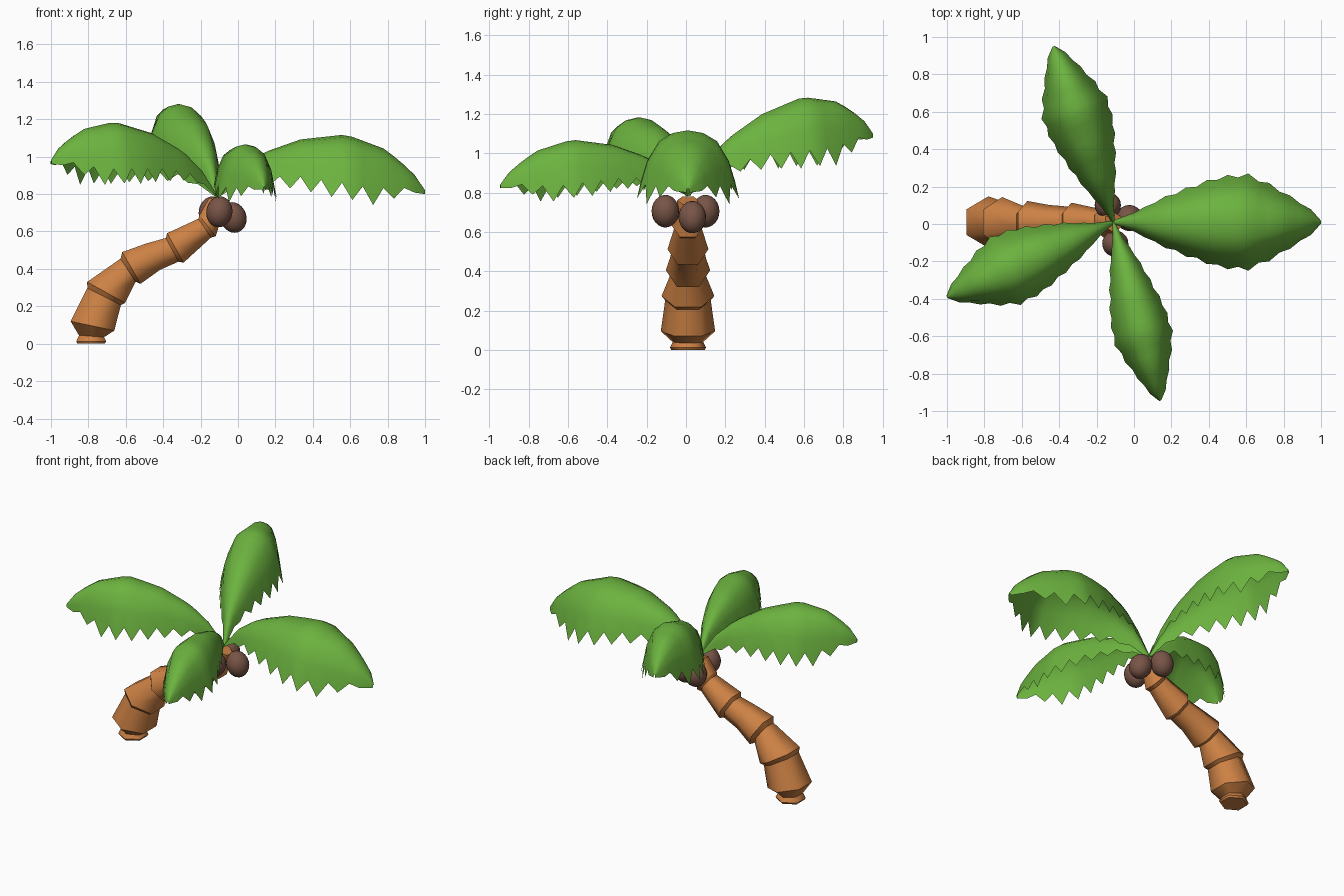
import bpy, bmesh, math
from mathutils import Vector

if "Cube" in bpy.data.objects:
    bpy.data.objects.remove(bpy.data.objects["Cube"])


def material(name, rgb):
    m = bpy.data.materials.new(name)
    m.diffuse_color = (*rgb, 1)
    m.use_nodes = True
    m.node_tree.nodes["Principled BSDF"].inputs["Base Color"].default_value = m.diffuse_color
    return m


GREEN = material("leaf_green", (0.15, 0.45, 0.05))
BARK = material("bark_orange", (0.61, 0.22, 0.058))
HUSK = material("husk_brown", (0.19, 0.09, 0.062))


def finish(bm, name, mat):
    for f in bm.faces:
        f.smooth = True
    me = bpy.data.meshes.new(name)
    bm.to_mesh(me)
    bm.free()
    me.materials.append(mat)
    ob = bpy.data.objects.new(name, me)
    bpy.context.collection.objects.link(ob)
    return ob


def lerp(table, u):
    for (a, p), (b, q) in zip(table, table[1:]):
        if u <= b:
            return p + (q - p) * (u - a) / (b - a)
    return table[-1][1]


# Trunk: hexagonal rings (x, z, radius, tilt in degrees), each segment flares at a lip
RINGS = [
    (-.785, 0, .085, 0), (-.785, .012, .092, 0), (-.783, .04, .078, 4),
    (-.778, .095, .138, 12),
    (-.716, .252, .116, 27), (-.705, .274, .134, 29),
    (-.588, .393, .085, 57), (-.570, .405, .113, 60),
    (-.455, .465, .092, 61), (-.352, .502, .083, 62), (-.335, .512, .104, 61),
    (-.178, .618, .070, 56), (-.163, .630, .082, 52),
    (-.11, .76, .055, 25),
]
bm = bmesh.new()
loops = []
for x, z, r, tilt in RINGS:
    t = math.radians(tilt)
    side = Vector((math.cos(t), 0, -math.sin(t)))
    ring = []
    for k in range(6):
        a = math.radians(30 + 60 * k)
        ring.append(bm.verts.new(Vector((x, .01, z)) + side * r * math.cos(a)
                                 + Vector((0, r * math.sin(a), 0))))
    loops.append(ring)
for lo, hi in zip(loops, loops[1:]):
    for k in range(6):
        bm.faces.new((lo[k], lo[(k + 1) % 6], hi[(k + 1) % 6], hi[k]))
bm.faces.new(loops[0][::-1])
bm.faces.new(loops[-1])
for i, ring in enumerate(loops):
    if i != 8:
        for k in range(6):
            bm.edges.get((ring[k], ring[(k + 1) % 6])).smooth = False
finish(bm, "trunk", BARK)

# Fronds: arched midrib with a drooping, toothed blade on both sides
RIB = [(0, 0), (.1, .135), (.22, .225), (.4, .29), (.62, .31), (.81, .225), (.94, .10), (1, 0)]
WIDTH = [(0, .01), (.1, .05), (.22, .125), (.35, .185), (.5, .245), (.64, .265),
         (.75, .21), (.87, .13), (.95, .07), (1, .008)]
DROP = [(0, .01), (.1, .08), (.22, .17), (.4, .27), (.6, .345), (.77, .32), (.89, .18),
        (.96, .08), (1, .02)]
SECTION = [(0, 0), (.3, .04), (.57, .16), (.8, .45), (1, 1)]   # out, down
STEPS = 20


def frond(name, tip, arch, wide, deep):
    base = Vector((-.11, .01, .79))
    chord = Vector(tip) - base
    out = Vector((chord.y, -chord.x, 0)).normalized()
    bm = bmesh.new()
    rows = []
    for i in range(STEPS + 1):
        u = i / STEPS
        rib = base + chord * u + Vector((0, 0, lerp(RIB, u) * arch))
        w, d = lerp(WIDTH, u) * wide, lerp(DROP, u) * deep
        row = []
        for s in range(-4, 5):
            o, h = SECTION[abs(s)]
            if abs(s) == 4 and i % 2 == 0 and 2 < i < STEPS:   # notch between teeth
                o, h = .92, .74
            sign = (s > 0) - (s < 0)
            row.append(bm.verts.new(rib + out * w * o * sign - Vector((0, 0, d * h))))
        rows.append(row)
    for a, b in zip(rows, rows[1:]):
        for k in range(8):
            bm.faces.new((a[k], a[k + 1], b[k + 1], b[k]))
    bmesh.ops.recalc_face_normals(bm, faces=bm.faces)
    if sum(f.normal.z for f in bm.faces) < 0:
        bmesh.ops.reverse_faces(bm, faces=bm.faces)
    finish(bm, name, GREEN)


frond("right_frond", (1.0, .01, .82), 1.0, 1.0, 1.0)
frond("back_frond", (-.43, .95, 1.10), .98, .72, 1.03)
frond("left_frond", (-1.0, -.39, .98), .90, .77, .96)
frond("front_frond", (.14, -.945, .84), .80, .62, .85)


# Coconuts: slightly long spheres hanging under the crown
def coconut(name, loc, lean):
    bpy.ops.mesh.primitive_uv_sphere_add(segments=20, ring_count=12, radius=1, location=loc,
                                         rotation=(0, math.radians(lean), 0))
    ob = bpy.context.object
    ob.name = name
    ob.scale = (.07, .07, .083)
    ob.data.materials.append(HUSK)
    bpy.ops.object.shade_smooth()


coconut("front_coconut", (-.10, -.105, .705), 8)
coconut("back_coconut", (-.14, .10, .705), 10)
coconut("right_coconut", (-.025, .032, .675), -18)
